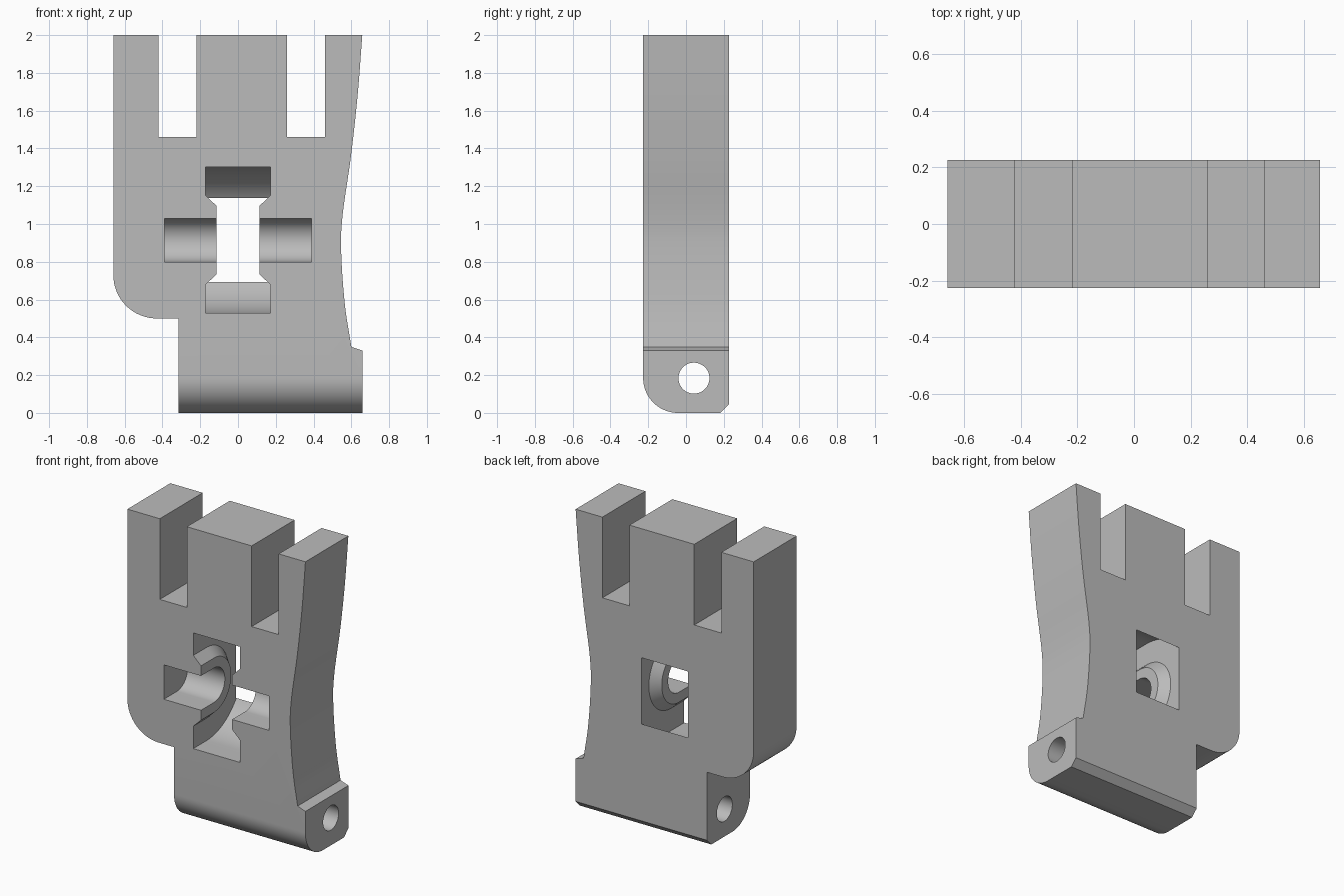
import bpy, bmesh, math
from mathutils import Vector

cube = bpy.data.objects.get("Cube")
if cube:
    bpy.data.objects.remove(cube, do_unlink=True)

HALF_DEPTH = 0.227
AXIS_Y, AXIS_Z = -0.09, 0.915      # axle axis of the wheel pocket

grey = bpy.data.materials.new("plain grey")
grey.use_nodes = True
grey.diffuse_color = (0.5, 0.5, 0.5, 1)
grey.node_tree.nodes["Principled BSDF"].inputs["Base Color"].default_value = (0.5, 0.5, 0.5, 1)


def finish(bm, name):
    bmesh.ops.recalc_face_normals(bm, faces=bm.faces)
    mesh = bpy.data.meshes.new(name)
    bm.to_mesh(mesh)
    bm.free()
    mesh.materials.append(grey)
    obj = bpy.data.objects.new(name, mesh)
    bpy.context.collection.objects.link(obj)
    return obj


def prism(name, points, offset):
    """Extrude a flat outline along the given vector."""
    bm = bmesh.new()
    face = bm.faces.new([bm.verts.new(p) for p in points])
    new = bmesh.ops.extrude_face_region(bm, geom=[face])["geom"]
    bmesh.ops.translate(bm, vec=offset, verts=[v for v in new if isinstance(v, bmesh.types.BMVert)])
    return finish(bm, name)


def arc(cx, cy, r, start, end, steps=16):
    angles = [math.radians(start + (end - start) * i / steps) for i in range(steps + 1)]
    return [(cx + r * math.cos(a), cy + r * math.sin(a)) for a in angles]


def pocket(name, profile, steps=48):
    """Sweep an (x, radius) profile round the back of the axle, open to the front."""
    bm = bmesh.new()
    rows = []
    for x, r in profile:
        path = [(-0.4, AXIS_Z + r)] + arc(AXIS_Y, AXIS_Z, r, 90, -90, steps) + [(-0.4, AXIS_Z - r)]
        rows.append([bm.verts.new((x, y, z)) for y, z in path])
    for a, b in zip(rows, rows[1:]):
        for i in range(len(a) - 1):
            bm.faces.new((a[i], a[i + 1], b[i + 1], b[i]))
    bm.faces.new(rows[0])
    bm.faces.new(rows[-1])
    bm.faces.new([r[0] for r in rows] + [r[-1] for r in reversed(rows)])
    return finish(bm, name)


def smooth_curve(pts, steps=8):
    """Smooth curve passing through all the points."""
    p = [Vector(q) for q in pts]
    p = [2 * p[0] - p[1]] + p + [2 * p[-1] - p[-2]]
    out = []
    for a, b, c, d in zip(p, p[1:], p[2:], p[3:]):
        for i in range(steps):
            t = i / steps
            out.append(b + 0.5 * t * (c - a + t * (2 * a - 5 * b + 4 * c - d + t * (3 * (b - c) + d - a))))
    return [tuple(q) for q in out + [p[-2]]]


def boolean(target, cutter, operation):
    mod = target.modifiers.new(cutter.name, "BOOLEAN")
    mod.object, mod.operation, mod.solver = cutter, operation, "EXACT"
    bpy.context.view_layer.objects.active = target
    bpy.ops.object.modifier_apply(modifier=mod.name)
    bpy.data.objects.remove(cutter, do_unlink=True)


# Front outline: rounded shoulder, foot, waisted edge and two top slots
outline = arc(-0.43, 0.73, 0.23, 180, 270)
outline += [(-0.315, 0.5), (-0.315, -0.1), (0.658, -0.1), (0.658, 0.33)]
outline += smooth_curve([(0.6, 0.35), (0.565, 0.58), (0.546, 0.86), (0.554, 1.05),
                         (0.598, 1.36), (0.633, 1.68), (0.658, 2)])
for left, right in ((0.26, 0.46), (-0.42, -0.22)):
    outline += [(right, 2), (right, 1.46), (left, 1.46), (left, 2)]
outline += [(-0.66, 2)]
body = prism("slotted_body", [(x, -0.4, z) for x, z in outline], (0, 0.8, 0))

# Side profile: rounded front toe and chamfered heel
side = arc(-HALF_DEPTH + 0.185, 0.185, 0.185, 180, 270)
side += [(0.182, 0), (HALF_DEPTH, 0.045), (HALF_DEPTH, 2.2), (-HALF_DEPTH, 2.2)]
boolean(body, prism("side_profile", [(-1, y, z) for y, z in side], (2, 0, 0)), "INTERSECT")

# Hinge hole through the foot
hole = arc(0.042, 0.184, 0.082, 0, 360, 48)[:-1]
boolean(body, prism("hinge_hole", [(-1, y, z) for y, z in hole], (2, 0, 0)), "DIFFERENCE")

# Wheel pocket with conical bosses, then the axle slot
half = [(0.172, 0.387), (0.172, 0.237), (0.115, 0.182)]
wheel = [(-x, r) for x, r in reversed(half)] + half
boolean(body, pocket("wheel_pocket", wheel), "DIFFERENCE")
boolean(body, pocket("axle_slot", [(-0.39, 0.115), (0.39, 0.115)]), "DIFFERENCE")

bpy.ops.object.select_all(action="DESELECT")
body.select_set(True)
bpy.context.view_layer.objects.active = body
bpy.ops.object.shade_smooth_by_angle(angle=math.radians(30))
